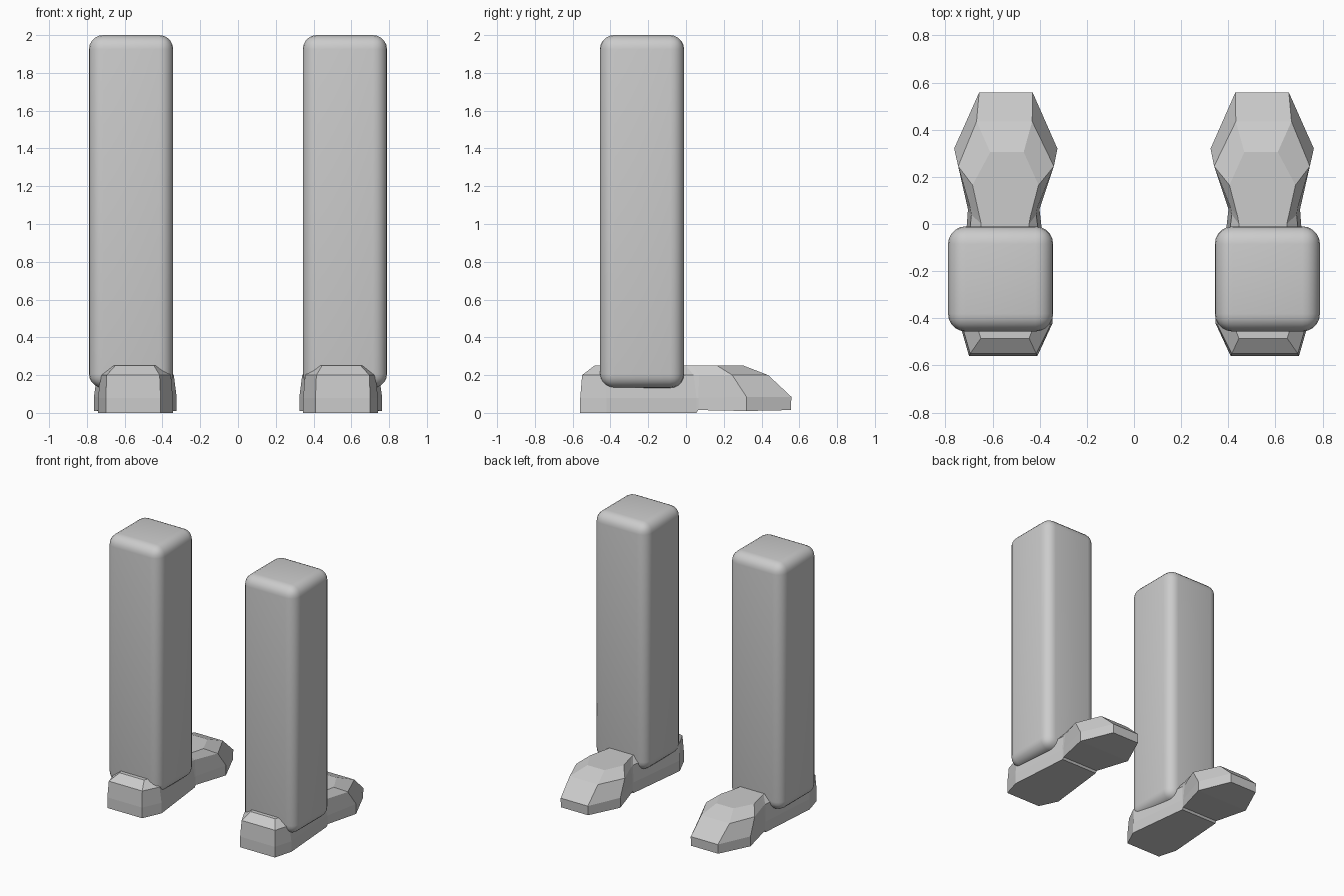
import bpy, bmesh

if "Cube" in bpy.data.objects:
    bpy.data.objects.remove(bpy.data.objects["Cube"])

# Shoe outline: four stacked rings; each station is (y, inner x, outer x, z)
BOTTOM = [(-0.56, 0.41, 0.70, 0), (-0.42, 0.345, 0.74, 0), (0.055, 0.40, 0.705, 0),
          (0.065, 0.40, 0.705, 0.015), (0.32, 0.325, 0.763, 0.01), (0.555, 0.43, 0.657, 0.015)]
SOLE = [(-0.56, 0.41, 0.70, 0.08), (-0.42, 0.345, 0.74, 0.08), (0.055, 0.40, 0.705, 0.08),
        (0.065, 0.40, 0.705, 0.08), (0.32, 0.325, 0.763, 0.085), (0.558, 0.43, 0.657, 0.085)]
MID = [(-0.55, 0.415, 0.695, 0.2), (-0.43, 0.355, 0.73, 0.2), (0.04, 0.415, 0.69, 0.2),
       (0.07, 0.41, 0.695, 0.2), (0.245, 0.34, 0.746, 0.2), (0.435, 0.432, 0.668, 0.2)]
TOP = [(-0.485, 0.445, 0.65, 0.25), (-0.42, 0.42, 0.67, 0.25), (0.0, 0.445, 0.648, 0.25),
       (0.03, 0.44, 0.655, 0.25), (0.165, 0.405, 0.685, 0.25), (0.305, 0.468, 0.61, 0.25)]


def link(bm, name):
    bmesh.ops.recalc_face_normals(bm, faces=bm.faces)
    me = bpy.data.meshes.new(name)
    bm.to_mesh(me)
    bm.free()
    ob = bpy.data.objects.new(name, me)
    bpy.context.collection.objects.link(ob)
    return ob


def make_shoe(name, s):
    bm = bmesh.new()
    rings = []
    for ring in (BOTTOM, SOLE, MID, TOP):
        inner = [bm.verts.new((s * a, y, z)) for y, a, b, z in ring]
        outer = [bm.verts.new((s * b, y, z)) for y, a, b, z in ring]
        rings.append(inner + outer[::-1])
    n = len(rings[0])
    # side walls
    for lo, hi in zip(rings, rings[1:]):
        for i in range(n):
            j = (i + 1) % n
            bm.faces.new((lo[i], lo[j], hi[j], hi[i]))
    # underside and top strips
    for r in (rings[0], rings[-1]):
        for i in range(n // 2 - 1):
            bm.faces.new((r[i], r[i + 1], r[n - 2 - i], r[n - 1 - i]))
    return link(bm, name)


def make_leg(name, s):
    bm = bmesh.new()
    bmesh.ops.create_cube(bm, size=1)
    for v in bm.verts:
        v.co = (s * 0.566 + v.co.x * 0.446, -0.233 + v.co.y * 0.446, 1.066 + v.co.z * 1.868)
    bmesh.ops.bevel(bm, geom=bm.edges[:], offset=0.075, segments=5,
                    profile=0.5, affect='EDGES')
    ob = link(bm, name)
    bpy.ops.object.select_all(action='DESELECT')
    ob.select_set(True)
    bpy.context.view_layer.objects.active = ob
    bpy.ops.object.shade_smooth_by_angle(angle=0.6)
    return ob


# Mirrored pair of legs and shoes
for side, s in (("right", 1), ("left", -1)):
    make_leg(side + "_leg", s)
    make_shoe(side + "_shoe", s)
